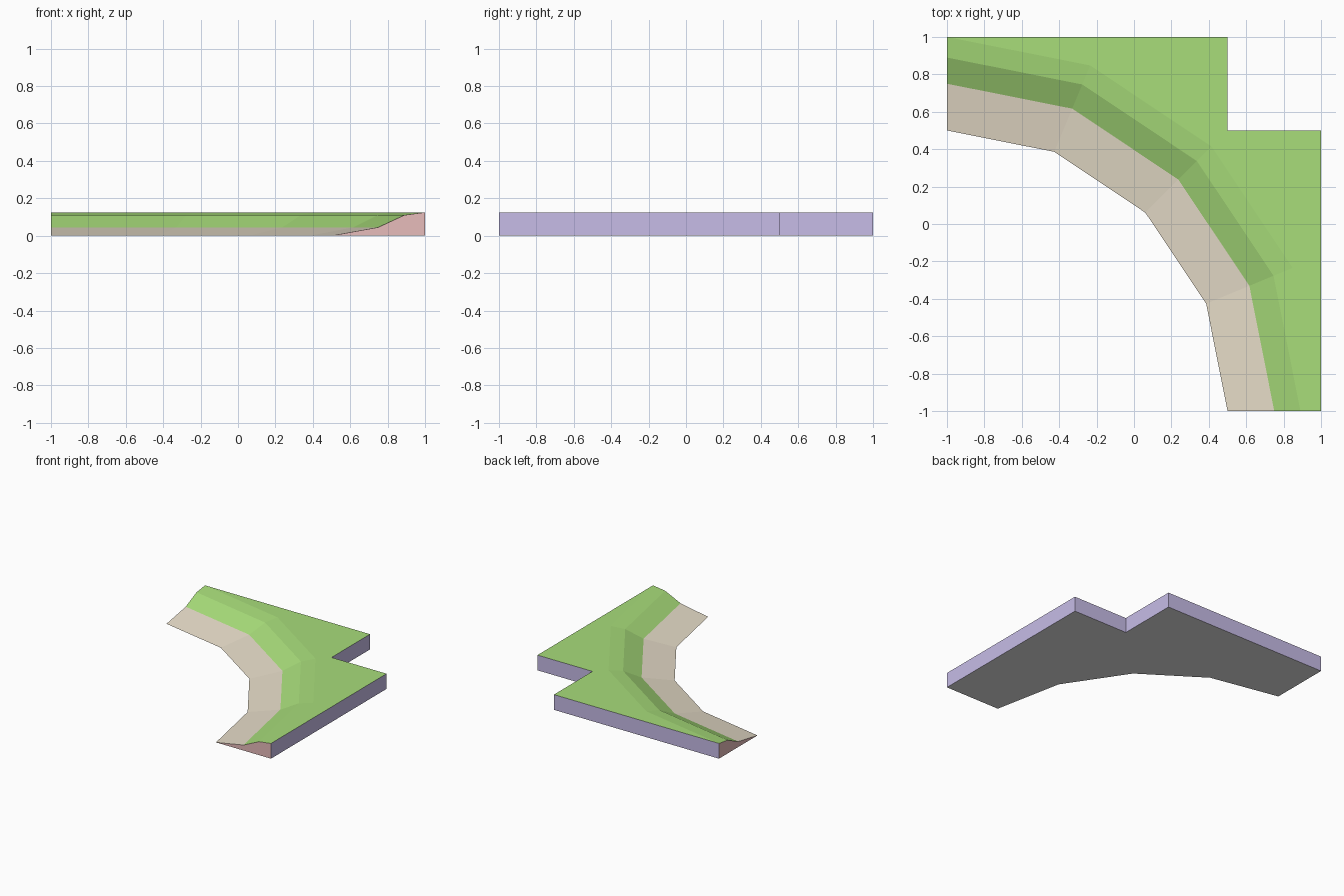
import bpy, bmesh, math

cube = bpy.data.objects.get("Cube")
if cube:
    bpy.data.objects.remove(cube, do_unlink=True)


def make_material(name, rgb):
    """Flat material from an sRGB colour."""
    linear = [((c / 255 + 0.055) / 1.055) ** 2.4 for c in rgb] + [1.0]
    mat = bpy.data.materials.new(name)
    mat.use_nodes = True
    mat.diffuse_color = linear
    bsdf = mat.node_tree.nodes["Principled BSDF"]
    bsdf.inputs["Base Color"].default_value = linear
    bsdf.inputs["Roughness"].default_value = 1.0
    return mat


GRASS, SAND, WALL, BANK, BASE = range(5)
materials = [
    make_material("grass_green", (168, 221, 122)),
    make_material("sand_beige", (232, 222, 202)),
    make_material("wall_lavender", (199, 188, 231)),
    make_material("bank_pink", (231, 188, 187)),
    make_material("base_grey", (230, 230, 230)),
]

TOP = 0.125
STEPS = 4
# Bank cross-section: radius from the front left corner, height
profile = [(1.5, 0.0), (1.75, 0.045), (1.89, 0.11), (2.0, TOP)]
# Outer outline with the notched back corner
outline = [(1, -1), (1, 0.5), (0.5, 0.5), (0.5, 1), (-1, 1)]

bm = bmesh.new()


def add_face(verts, material):
    bm.faces.new(verts).material_index = material


# Quarter-turn rings of the bank
rings = []
for radius, height in profile:
    angles = [math.pi / 2 * i / STEPS for i in range(STEPS + 1)]
    rings.append([bm.verts.new((radius * math.cos(a) - 1, radius * math.sin(a) - 1, height))
                  for a in angles])

# Sloping sand strip and grass bank
for k, (inner, outer) in enumerate(zip(rings, rings[1:])):
    for i in range(STEPS):
        add_face((inner[i], outer[i], outer[i + 1], inner[i + 1]), SAND if k == 0 else GRASS)

# Outer outline, sharing the bank's two end corners at the top
crest = rings[-1]
upper = [crest[0]] + [bm.verts.new((x, y, TOP)) for x, y in outline[1:-1]] + [crest[-1]]
lower = [bm.verts.new((x, y, 0)) for x, y in outline]

# Flat lawn and underside
add_face(upper + crest[-2:0:-1], GRASS)
add_face(rings[0] + lower[::-1], BASE)

# Outer walls
for i in range(len(outline) - 1):
    add_face((lower[i], lower[i + 1], upper[i + 1], upper[i]), WALL)

# Cut bank ends
for end in (0, -1):
    add_face([ring[end] for ring in rings] + [lower[end]], BANK)

bmesh.ops.recalc_face_normals(bm, faces=bm.faces[:])
mesh = bpy.data.meshes.new("river_bank_corner")
bm.to_mesh(mesh)
bm.free()
for mat in materials:
    mesh.materials.append(mat)
bpy.context.collection.objects.link(bpy.data.objects.new("river_bank_corner", mesh))
